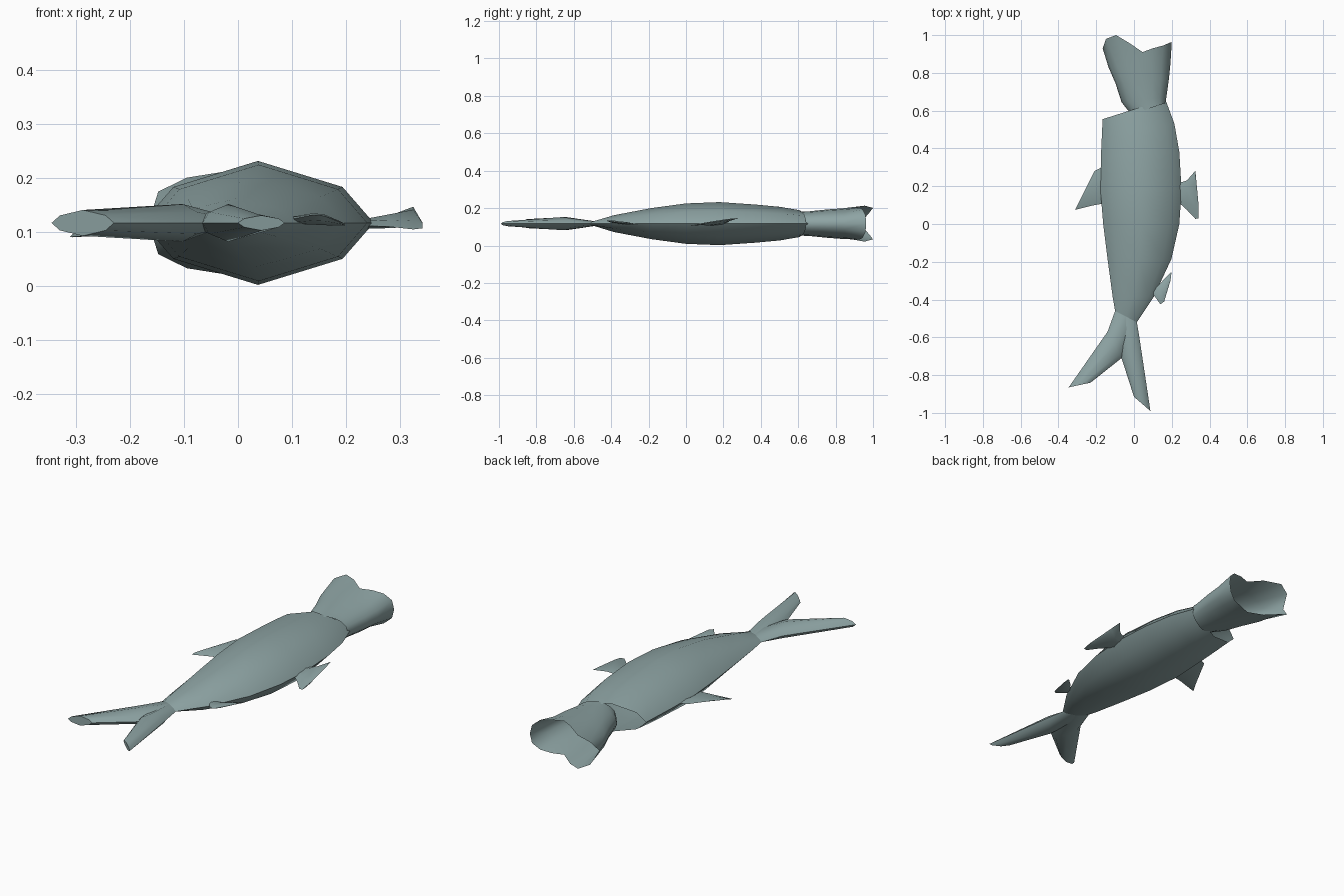
import bpy, bmesh, math
from mathutils import Vector

if "Cube" in bpy.data.objects:
    bpy.data.objects.remove(bpy.data.objects["Cube"])

ZC = 0.117  # mid-plane height of the flat-lying fish

mat = bpy.data.materials.new("grey_teal")
mat.diffuse_color = (0.27, 0.37, 0.37, 1)
mat.use_nodes = True
mat.node_tree.nodes["Principled BSDF"].inputs["Base Color"].default_value = mat.diffuse_color


def section(n):
    return [(math.cos(2 * math.pi * i / n), math.sin(2 * math.pi * i / n)) for i in range(n)]


OCTAGON = [(1, 0), (.73, .58), (0, 1), (-.73, .58), (-1, 0), (-.73, -.58), (0, -1), (.73, -.58)]


def ring(a, b, h, shape):
    """Cross-section spanning plan points a (left) and b (right), half thickness h."""
    a = Vector((a[0], a[1], a[2] if len(a) > 2 else ZC))
    b = Vector((b[0], b[1], b[2] if len(b) > 2 else ZC))
    mid, half = (a + b) / 2, (b - a) / 2
    return [mid + half * u + Vector((0, 0, h * v)) for u, v in shape]


def loft(name, rings, cap_start=False, cap_end=False, angle=45):
    bm = bmesh.new()
    rows = [[bm.verts.new(p) for p in r] for r in rings]
    n = len(rows[0])
    for r, s in zip(rows, rows[1:]):
        for i in range(n):
            j = (i + 1) % n
            bm.faces.new((r[i], r[j], s[j], s[i]))
    if cap_start:
        bm.faces.new(rows[0][::-1])
    if cap_end:
        bm.faces.new(rows[-1])
    bmesh.ops.recalc_face_normals(bm, faces=bm.faces[:])
    me = bpy.data.meshes.new(name)
    bm.to_mesh(me)
    bm.free()
    me.materials.append(mat)
    ob = bpy.data.objects.new(name, me)
    bpy.context.collection.objects.link(ob)
    bpy.ops.object.select_all(action='DESELECT')
    ob.select_set(True)
    bpy.context.view_layer.objects.active = ob
    bpy.ops.object.shade_smooth_by_angle(angle=math.radians(angle))
    return ob


# Body: open at the slanted gill edge
STALK = ((-.10, -.46), (.015, -.52), .013)
body = [STALK,
        ((-.113, -.385), (.105, -.385), .045),
        ((-.14, -.185), (.198, -.185), .083),
        ((-.163, .0), (.24, .0), .108),
        ((-.178, .18), (.252, .18), .115),
        ((-.175, .36), (.24, .38), .102),
        ((-.17, .47), (.214, .53), .090),
        ((-.166, .555), (.166, .66), .072)]
loft("body", [ring(*r, OCTAGON) for r in body])

# Head: a tube flaring into the open mouth, rim symmetric about the mid-plane
S16 = section(16)
head = [((-.015, .58), (.166, .64), .064),
        ((-.066, .645), (.172, .675), .066),
        ((-.098, .745), (.185, .77), .076),
        ((-.135, .83), (.193, .85), .082)]
rim = [(.2, .963, 0), (.19, .96, .045), (.155, .945, .075), (.10, .93, .084), (.045, .91, .085),
       (-.02, .955, .096), (-.095, 1.0, .084), (-.148, .98, .058), (-.166, .93, 0)]
rim += [(x, y, -z) for x, y, z in rim[7:0:-1]]
loft("head", [ring(*r, S16) for r in head] + [[Vector((x, y, ZC + z)) for x, y, z in rim]], angle=60)

# Forked tail: two lobes sharing the stalk
CROTCH = (-.066, -.71)
lobes = {"tail_lobe_left": [STALK, ((-.14, -.57), CROTCH, .035), ((-.346, -.865), (-.23, -.84), .024)],
         "tail_lobe_right": [STALK, (CROTCH, (.03, -.61), .035), ((0, -.915), (.087, -.99), .014)]}
for name, rows in lobes.items():
    loft(name, [ring(*r, OCTAGON) for r in rows], cap_end=True)

# Fins: thin lens sections from root to outer edge
S6 = section(6)
fins = {"back_fin": [((-.15, .11, .10), (-.15, .31, .118), .009),
                     ((-.21, .10, .098), (-.21, .28, .116), .008),
                     ((-.312, .075, .091), (-.295, .11, .099), .003)],
        "belly_fin": [((.23, .12, .112), (.23, .215, .118), .008),
                      ((.28, .075, .110), (.28, .23, .13), .009),
                      ((.325, .027, .105), (.325, .282, .147), .006),
                      ((.342, .03, .107), (.342, .10, .118), .002)],
        "rear_fin": [((.10, -.37, .124), (.10, -.32, .12), .006),
                     ((.14, -.425, .132), (.14, -.315, .117), .008),
                     ((.16, -.41, .13), (.165, -.285, .115), .007),
                     ((.193, -.30, .117), (.199, -.254, .113), .002)]}
for name, rows in fins.items():
    loft(name, [ring(*r, S6) for r in rows], cap_start=True, cap_end=True)
